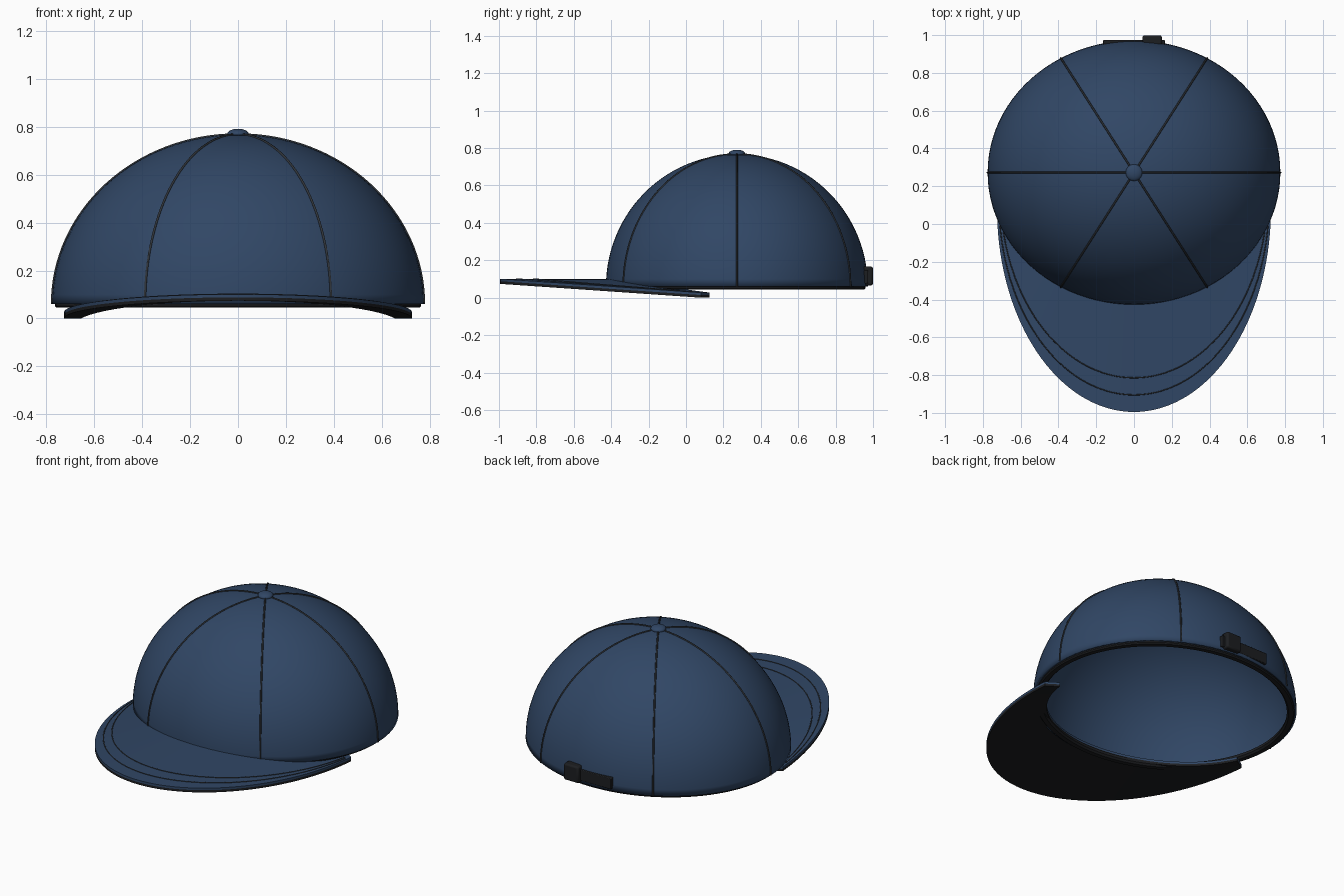
import bpy, bmesh
from math import sin, cos, pi, radians

if "Cube" in bpy.data.objects:
    bpy.data.objects.remove(bpy.data.objects["Cube"])

CY, RX, RY, Z0, H = 0.272, 0.775, 0.70, 0.06, 0.707   # crown ellipsoid


def material(name, rgb):
    m = bpy.data.materials.new(name)
    m.diffuse_color = (*rgb, 1)
    m.use_nodes = True
    m.node_tree.nodes["Principled BSDF"].inputs["Base Color"].default_value = m.diffuse_color
    return m


BLUE = material("blue_cloth", (0.03, 0.062, 0.13))
DARK = material("dark_trim", (0.012, 0.013, 0.015))
THREAD = material("thread", (0.03, 0.035, 0.042))


def finish(obj, mat, angle=40):
    obj.data.materials.append(mat)
    bpy.ops.object.select_all(action='DESELECT')
    obj.select_set(True)
    bpy.context.view_layer.objects.active = obj
    bpy.ops.object.shade_smooth_by_angle(angle=radians(angle))
    return obj


def grid_mesh(name, rows, mat, wrap_u=False, wrap_v=False):
    """Skin a grid of points; wrap flags close it in either direction."""
    nu, nv = len(rows), len(rows[0])
    verts = [p for r in rows for p in r]
    faces = [(i * nv + j, (i + 1) % nu * nv + j,
              (i + 1) % nu * nv + (j + 1) % nv, i * nv + (j + 1) % nv)
             for i in range(nu if wrap_u else nu - 1)
             for j in range(nv if wrap_v else nv - 1)]
    if wrap_v and not wrap_u:                      # cap the open ends
        faces += [tuple(range(nv)), tuple((nu - 1) * nv + j for j in range(nv))]
    me = bpy.data.meshes.new(name)
    me.from_pydata(verts, [], faces)
    bm = bmesh.new()
    bm.from_mesh(me)
    bmesh.ops.remove_doubles(bm, verts=bm.verts, dist=1e-5)
    bmesh.ops.recalc_face_normals(bm, faces=bm.faces)
    bm.to_mesh(me)
    bm.free()
    obj = bpy.data.objects.new(name, me)
    bpy.context.collection.objects.link(obj)
    return finish(obj, mat)


def tube(name, pts, radius, mat):
    cu = bpy.data.curves.new(name, 'CURVE')
    cu.dimensions = '3D'
    cu.bevel_depth = radius
    cu.bevel_resolution = 1
    s = cu.splines.new('POLY')
    s.points.add(len(pts) - 1)
    for p, co in zip(s.points, pts):
        p.co = (*co, 1)
    cu.materials.append(mat)
    obj = bpy.data.objects.new(name, cu)
    bpy.context.collection.objects.link(obj)


def box(name, lo, hi, mat, bevel):
    bpy.ops.mesh.primitive_cube_add(size=1, location=[(a + b) / 2 for a, b in zip(lo, hi)])
    obj = bpy.context.object
    obj.name = name
    obj.scale = [b - a for a, b in zip(lo, hi)]
    bpy.ops.object.transform_apply(location=False, rotation=False)
    b = obj.modifiers.new("bevel", 'BEVEL')
    b.width, b.segments = bevel, 2
    return finish(obj, mat)


def dome(a, e, grow=0.0):
    return ((RX + grow) * cos(a) * cos(e), CY + (RY + grow) * sin(a) * cos(e),
            Z0 + (H + grow) * sin(e))


# Crown shell
crown = grid_mesh("crown", [[dome(2 * pi * i / 96, pi / 2 * j / 28) for j in range(29)]
                            for i in range(96)], BLUE, wrap_u=True)
sol = crown.modifiers.new("thickness", 'SOLIDIFY')
sol.thickness, sol.offset = 0.012, -1

# Six panel seams
for k in range(6):
    tube(f"crown_seam_{k + 1}", [dome(k * pi / 3, pi / 2 * j / 32, 0.001) for j in range(33)],
         0.005, THREAD)

# Top button
bpy.ops.mesh.primitive_uv_sphere_add(segments=32, ring_count=16, radius=1,
                                     location=(0, CY, 0.77))
button = bpy.context.object
button.name = "top_button"
button.scale = (0.044, 0.044, 0.021)
finish(button, BLUE)

# Sweatband around the opening
profile = [(-0.055, 0.055), (-0.045, 0.045), (-0.018, 0.045), (-0.012, 0.052),
           (-0.014, 0.075), (-0.05, 0.075)]
grid_mesh("sweatband", [[((RX + r) * cos(a), CY + (RY + r) * sin(a), z) for r, z in profile]
                        for a in (2 * pi * i / 96 for i in range(96))],
          DARK, wrap_u=True, wrap_v=True)


# Brim: spans from an arc under the crown to a long outer half ellipse
def brim(u, t, z):
    v = u * 0.86
    xi, yi = 0.67 * sin(v), CY - 0.665 * cos(v)
    xo, yo = 0.725 * sin(u), 0.08 - 1.075 * cos(u)
    return (xi + (xo - xi) * t, yi + (yo - yi) * t, z - 0.074 * (1 - cos(u)))


def brim_layer(name, top, bottom, mat):
    n = 10
    loop = [(j / n, top) for j in range(n + 1)] + [(j / n, bottom) for j in range(n, -1, -1)]
    grid_mesh(name, [[brim(pi * (i / 72 - 0.5), t, z) for t, z in loop] for i in range(73)],
              mat, wrap_v=True)


brim_layer("brim_top", 0.101, 0.088, BLUE)
brim_layer("brim_underside", 0.088, 0.074, DARK)

# Two rows of brim stitching
for k, t in enumerate((0.70, 0.85)):
    tube(f"brim_stitch_{k + 1}", [brim(pi * (i / 64 - 0.5) * 0.97, t, 0.101) for i in range(65)],
         0.003, THREAD)

# Rear adjustment strap and buckle
box("rear_strap", (-0.163, 0.935, 0.075), (0.163, 0.974, 0.145), DARK, 0.004)
box("strap_buckle", (0.045, 0.945, 0.065), (0.147, 0.999, 0.167), DARK, 0.01)
